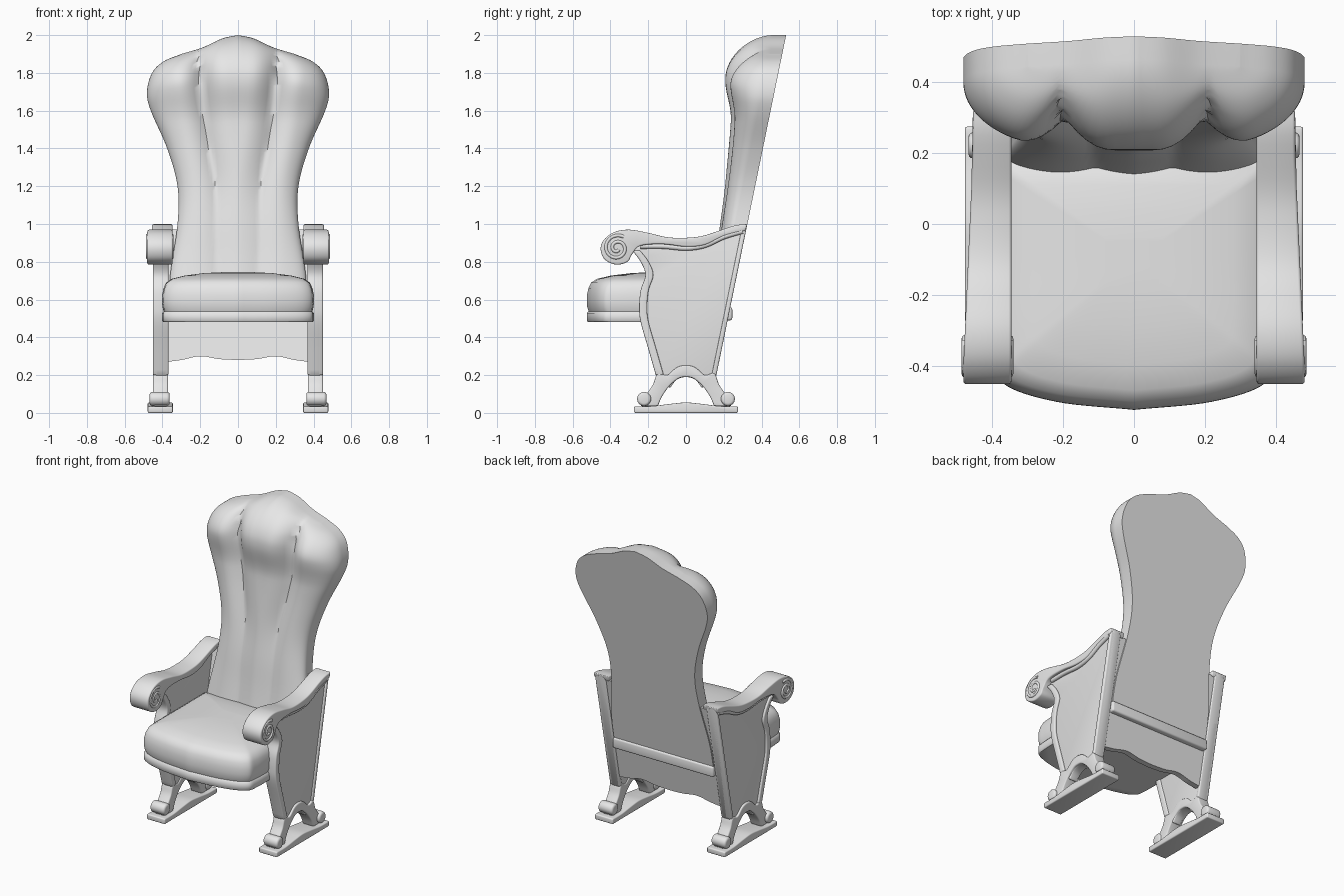
import bpy, bmesh, math
from mathutils import Vector

cube = bpy.data.objects.get("Cube")
if cube:
    bpy.data.objects.remove(cube, do_unlink=True)

grey = bpy.data.materials.new("light grey")
grey.use_nodes = True
grey.diffuse_color = (0.8, 0.8, 0.8, 1)
grey.node_tree.nodes["Principled BSDF"].inputs["Base Color"].default_value = (0.8, 0.8, 0.8, 1)


def finish(obj, bevel=0.0, mirror=False, angle=40):
    """Apply modifiers, colour and smooth shading."""
    if bevel:
        mod = obj.modifiers.new("Bevel", 'BEVEL')
        mod.width, mod.segments, mod.angle_limit = bevel, 3, math.radians(40)
    if mirror:
        obj.modifiers.new("Mirror", 'MIRROR')
    bpy.ops.object.select_all(action='DESELECT')
    obj.select_set(True)
    bpy.context.view_layer.objects.active = obj
    bpy.ops.object.convert(target='MESH')
    obj = bpy.context.view_layer.objects.active
    obj.data.materials.clear()
    obj.data.materials.append(grey)
    bpy.ops.object.shade_smooth_by_angle(angle=math.radians(angle))
    return obj


def from_bmesh(name, bm, **kw):
    bmesh.ops.recalc_face_normals(bm, faces=bm.faces)
    mesh = bpy.data.meshes.new(name)
    bm.to_mesh(mesh)
    bm.free()
    obj = bpy.data.objects.new(name, mesh)
    bpy.context.collection.objects.link(obj)
    return finish(obj, **kw)


def smooth(pts, n=5):
    """Points on a smooth path through pts."""
    p = [Vector(q) for q in pts]
    p = [2 * p[0] - p[1]] + p + [2 * p[-1] - p[-2]]
    out = []
    for a, b, c, d in zip(p, p[1:], p[2:], p[3:]):
        for i in range(n):
            t = i / n
            out.append(0.5 * (2 * b + (c - a) * t + (2 * a - 5 * b + 4 * c - d) * t * t
                              + (3 * b - a - 3 * c + d) * t ** 3))
    return out + [p[-2]]


def profile(pts):
    """Smooth function through (input, value) pairs."""
    path = smooth(pts, 8)

    def value(x):
        if x <= path[0][0]:
            return path[0][1]
        for a, b in zip(path, path[1:]):
            if x <= b[0]:
                return a[1] + (b[1] - a[1]) * (x - a[0]) / max(b[0] - a[0], 1e-6)
        return path[-1][1]
    return value


def prism(name, outline, x0, x1, bevel=0.01, taper=None):
    """Side outline in (y, z) extruded along x, mirrored to both sides."""
    bm = bmesh.new()
    face = bm.faces.new([bm.verts.new((x0, p[0], p[1])) for p in outline])
    ext = bmesh.ops.extrude_face_region(bm, geom=[face])["geom"]
    for v in [g for g in ext if isinstance(g, bmesh.types.BMVert)]:
        v.co.x = x1 - (taper(v.co.y) if taper else 0)
    return from_bmesh(name, bm, bevel=bevel, mirror=True)


def slab(name, front, back, nu, nv, **kw):
    """Closed solid between two surfaces of (u, v)."""
    bm = bmesh.new()
    sides = [[[bm.verts.new(f(i / nu, j / nv)) for i in range(nu + 1)] for j in range(nv + 1)]
             for f in (front, back)]
    for g in sides:
        for j in range(nv):
            for i in range(nu):
                bm.faces.new((g[j][i], g[j][i + 1], g[j + 1][i + 1], g[j + 1][i]))
    rims = [g[0] + [r[-1] for r in g[1:]] + g[-1][-2::-1] + [r[0] for r in g[-2:0:-1]]
            for g in sides]
    for i in range(len(rims[0])):
        bm.faces.new((rims[0][i - 1], rims[0][i], rims[1][i], rims[1][i - 1]))
    return from_bmesh(name, bm, **kw)


def tube(name, pts, radius):
    """Round bead along a path, mirrored to both sides."""
    cu = bpy.data.curves.new(name, 'CURVE')
    cu.dimensions, cu.bevel_depth, cu.bevel_resolution, cu.use_fill_caps = '3D', radius, 3, True
    sp = cu.splines.new('POLY')
    sp.points.add(len(pts) - 1)
    for p, q in zip(sp.points, pts):
        p.co = (*q, 1)
    obj = bpy.data.objects.new(name, cu)
    bpy.context.collection.objects.link(obj)
    return finish(obj, mirror=True)


def back_y(z):
    return 0.12 + 0.205 * z


# Backrest: tall padded shell with three lobes
BASE, SHOULDER = 0.5, 1.9
half_width = profile([(0.5, .365), (0.72, .36), (1, .32), (1.2, .32), (1.4, .375), (1.6, .462),
                      (1.7, .482), (1.8, .455), (1.86, .395), (1.9, .3)])
crest = profile([(0, 2), (0.28, 1.982), (0.62, 1.935), (1, 1.9)])
padding = profile([(0.5, .12), (0.8, .13), (1, .145), (1.2, .16), (1.5, .193), (1.6, .213),
                   (1.74, .268), (1.85, .28), (2, .28)])
crease_x = profile([(0.5, .1), (0.9, .115), (1.2, .12), (1.5, .17), (1.85, .21)])
crease_depth = profile([(0.5, .02), (1, .025), (1.3, .05), (1.6, .07), (1.8, .1), (2, .09)])


def back_point(u, v):
    t, s = math.sin(math.pi * (u - 0.5)), 1 - (1 - v) ** 2
    x = t * half_width(BASE + s * (SHOULDER - BASE))
    z = BASE + s * (crest(abs(t)) - BASE)
    return t, s, x, z


def back_front(u, v):
    t, s, x, z = back_point(u, v)
    rim = 0.065
    puff = math.sqrt(max(0, 1 - abs(t) ** 3.5))
    if s > 0.86:
        puff *= math.sqrt(max(0, 1 - ((s - 0.86) / 0.14) ** 2))
    groove = max(0, 1 - abs(abs(x) - crease_x(z)) / 0.14) ** 2 * crease_depth(z)
    return x, back_y(z) - rim - (padding(z) - rim - groove) * puff, z


def back_rear(u, v):
    t, s, x, z = back_point(u, v)
    return x, back_y(z), z


slab("backrest", back_front, back_rear, 56, 60, angle=50)

# Rear panel closing the space between the sides, with a wavy lower edge
wave = profile([(0, .28), (.1, .285), (.2, .3), (.3, .28), (.38, .27)])


def panel_point(offset):
    def point(u, v):
        x = 0.76 * (u - 0.5)
        low = wave(abs(x))
        z = low + v * (0.97 - low)
        return x, back_y(z) - offset, z
    return point


slab("rear_panel", panel_point(0.045), panel_point(0.008), 40, 4)

# Rear rail
rail = bmesh.new()
bmesh.ops.create_cube(rail, size=1)
for v in rail.verts:
    v.co = (v.co.x * 0.74, 0.205 + v.co.y * 0.08, 0.525 + v.co.z * 0.07)
from_bmesh("rear_rail", rail, bevel=0.012)

# Seat: rounded plan lofted into a base band and a domed cushion
half = smooth([(0.4, 0.2), (0.4, -0.1), (0.4, -0.36), (0.37, -0.45), (0.22, -0.502), (0, -0.525)], 8)
plan = half + [Vector((-p.x, p.y)) for p in half[-2::-1]]
levels = [(.985, .48), (1, .488), (1, .528), (.978, .538), (.995, .56), (1, .59), (.998, .625),
          (.98, .66), (.945, .69), (.87, .71), (.7, .727), (.45, .74), (.2, .745)]
seat = bmesh.new()
rings = [[seat.verts.new((p.x * s, -0.1 + (p.y + 0.1) * s, z)) for p in plan] for s, z in levels]
for a, b in zip(rings, rings[1:]):
    for i in range(len(plan)):
        seat.faces.new((a[i - 1], a[i], b[i], b[i - 1]))
seat.faces.new(rings[0])
seat.faces.new(rings[-1])
from_bmesh("seat_cushion", seat, angle=50)

# Side panels with a raised front post
front_edge = smooth([(-.285, .86), (-.24, .8), (-.215, .73), (-.24, .65), (-.248, .56),
                     (-.24, .48), (-.2, .34), (-.16, .2)])
under_arm = smooth([(.3, .97), (.2, .94), (.1, .895), (0, .88), (-.12, .89), (-.24, .89)])
arch = smooth([(-.085, .13), (-.05, .175), (0, .19), (.05, .175), (.085, .13)])
side = front_edge + arch + [(back_y(.2), .2), (back_y(.99), .99)] + under_arm
prism("side_panels", side, 0.375, 0.437, 0.008)
post = front_edge + [Vector((p.x + 0.042, p.y)) for p in reversed(front_edge)]
prism("front_posts", post, 0.368, 0.45, 0.012)
rear = [(back_y(z) - d, z) for z, d in ((.2, 0), (.98, 0), (.98, .025), (.2, .025))]
prism("rear_posts", rear, 0.37, 0.447, 0.008)

# Scrolled arms
arm = smooth([(.325, 1), (.25, .99), (.1, .94), (0, .927), (-.1, .93), (-.2, .953), (-.3, .97),
              (-.38, .957), (-.436, .915), (-.452, .865), (-.43, .812), (-.37, .785), (-.31, .8),
              (-.285, .84), (-.24, .885), (-.12, .893), (0, .88), (.1, .89), (.2, .935), (.315, .965)])
prism("arms", arm, 0.346, 0.482, 0.008, lambda y: 0.027 * min(1, max(0, (y + 0.4) / 0.6)))
tube("arm_trim", [(0.442, p.x, p.y - 0.008) for p in under_arm], 0.014)
for label, x in (("outer", 0.478), ("inner", 0.35)):
    spiral = []
    for i in range(49):
        k = i / 48
        r, a = 0.07 - 0.058 * k, math.radians(60 + 620 * k)
        spiral.append((x, -0.365 + r * math.cos(a), 0.872 + r * math.sin(a)))
    tube(label + "_arm_scrolls", spiral, 0.009)

# Arched legs
inner = smooth([(-.15, .035), (-.125, .09), (-.085, .145), (-.04, .182), (0, .19),
                (.04, .182), (.085, .145), (.125, .09), (.15, .035)])
outer = smooth([(.24, .035), (.215, .09), (.175, .15), (.15, .21), (.1, .2), (.05, .24),
                (0, .252), (-.05, .24), (-.1, .2), (-.15, .21), (-.175, .15), (-.215, .09),
                (-.24, .035)])
prism("arched_legs", inner + outer, 0.37, 0.45, 0.01)

# Rolled toes and floor runners
for label, y in (("front", -0.222), ("rear", 0.222)):
    toe = [(y + 0.037 * math.cos(i * math.pi / 12), 0.074 + 0.037 * math.sin(i * math.pi / 12))
           for i in range(24)]
    prism(label + "_toes", toe, 0.362, 0.468, 0.014)
top = smooth([(.275, .035), (.18, .036), (.08, .048), (0, .055), (-.08, .048), (-.18, .036),
              (-.275, .035)])
prism("floor_runners", [(-.275, 0), (.275, 0)] + top, 0.345, 0.478, 0.007)
